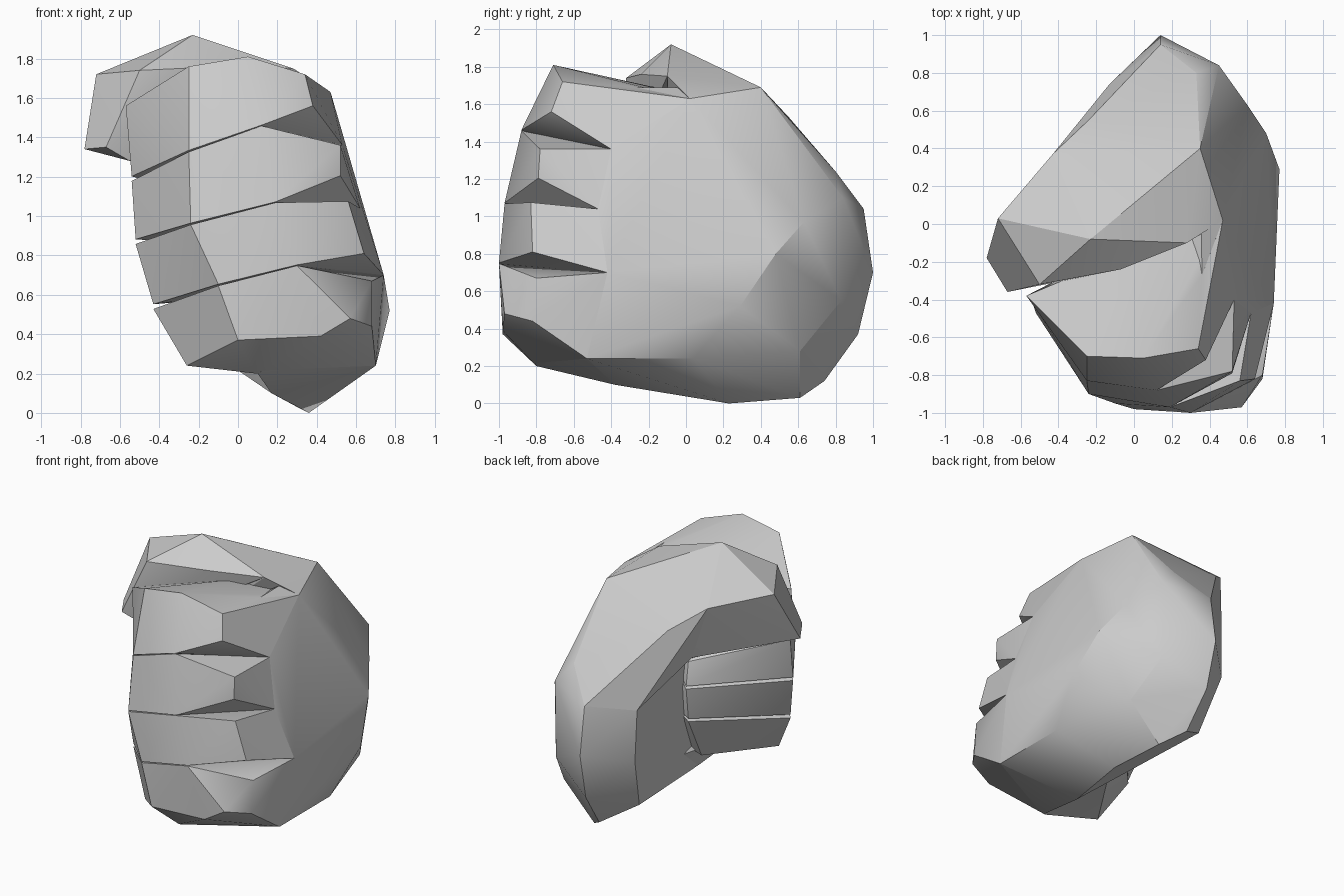
import bpy
import bmesh
import math
from mathutils import Vector

default_cube = bpy.data.objects.get("Cube")
if default_cube:
    bpy.data.objects.remove(default_cube, do_unlink=True)

# Single matte grey for the whole hand
grey = bpy.data.materials.new("plain_grey")
grey.use_nodes = True
grey_value = (0.6, 0.6, 0.6, 1.0)
grey.diffuse_color = grey_value
grey.node_tree.nodes["Principled BSDF"].inputs["Base Color"].default_value = grey_value


def faceted_part(part_name, corner_points):
    """Wrap a closed faceted skin around a handful of corner points."""
    mesh = bpy.data.meshes.new(part_name)
    builder = bmesh.new()
    for point in corner_points:
        builder.verts.new(point)
    result = bmesh.ops.convex_hull(builder, input=builder.verts)
    leftovers = set(result["geom_interior"]) | set(result["geom_unused"])
    loose = [item for item in leftovers if isinstance(item, bmesh.types.BMVert)]
    bmesh.ops.delete(builder, geom=loose, context="VERTS")
    bmesh.ops.recalc_face_normals(builder, faces=builder.faces)
    builder.to_mesh(mesh)
    builder.free()
    mesh.materials.append(grey)
    part = bpy.data.objects.new(part_name, mesh)
    bpy.context.collection.objects.link(part)
    bpy.ops.object.select_all(action="DESELECT")
    part.select_set(True)
    bpy.context.view_layer.objects.active = part
    bpy.ops.object.shade_smooth_by_angle(angle=math.radians(30))
    return part


# Back of the hand, palm heel and wrist
wrist = [
    (.14, .95, 1.04), (.14, 1, .7), (.15, .92, .37), (.17, .74, .12),
    (.33, .8, 1.24), (.45, .84, 1.1), (.45, .83, .55),
    (.6, .63, .97), (.54, .61, .28), (.3, .61, .03),
]
palm_heel = [
    (-.13, .74, 1), (-.12, .75, .63), (-.05, .6, .25), (.08, .43, .17),
    (.36, .23, 0), (.17, -.38, .1), (.1, -.1, .3), (.05, -.1, 1.5),
]
hand_back = [
    (.35, .4, 1.69), (.47, .02, 1.63), (.36, -.27, 1.69),
    (.53, -.4, 1.36), (.62, -.47, 1.04), (.74, -.42, .7),
    (.77, .29, .52), (.7, .48, .8), (.7, .04, .24), (.7, -.53, .24),
]
faceted_part("back_of_hand", wrist + palm_heel + hand_back)

# Outer edge of the palm, under the little finger
palm_edge = [
    (.1, -.8, .2), (.17, -.38, .1), (.36, .23, 0), (.1, -.1, .3),
    (.7, .04, .24), (.7, -.53, .24), (.42, -.9, .38),
]
faceted_part("palm_edge", palm_edge)

# Thumb base sweeping from the wrist over the top of the fist
thumb_joint = [(-.23, -.08, 1.92), (-.43, .37, 1.67), (-.3, .36, 1.28), (.28, -.1, 1.75)]
thumb_base = [
    (.14, .95, 1.04), (.33, .8, 1.24), (.35, .4, 1.69), (.47, .02, 1.63),
    (-.24, .55, 1.53), (-.13, .74, 1), (.05, -.1, 1.55),
]
faceted_part("thumb_base", thumb_base + thumb_joint)

# Thumb end hooking over the index finger
thumb_end = [
    (-.72, .03, 1.72), (-.78, -.18, 1.34), (-.67, -.36, 1.35), (-.5, -.32, 1.74),
    (-.07, -.24, 1.76), (-.55, -.31, 1.28), (-.4, .07, 1.38),
]
faceted_part("thumb_end", thumb_end + thumb_joint)

# Seams between fingers, each running tip, bend, front, knuckle, root, palm
stations = ("tip", "bend", "front", "knuckle", "root", "palm")
seams = [
    [(-.57, -.38, 1.56), (-.25, -.7, 1.76), (.05, -.71, 1.81),
     (.34, -.66, 1.72), (.36, -.27, 1.69), (.05, -.12, 1.68)],
    [(-.54, -.41, 1.19), (-.25, -.83, 1.33), (.12, -.88, 1.46),
     (.45, -.75, 1.46), (.53, -.4, 1.36), (.03, -.07, 1.01)],
    [(-.52, -.47, .87), (-.24, -.9, .96), (.19, -.97, 1.07),
     (.54, -.81, 1.14), (.62, -.47, 1.04), (.02, -.03, .83)],
    [(-.43, -.57, .54), (-.1, -.95, .65), (.3, -1, .75),
     (.66, -.81, .74), (.74, -.42, .7), (.03, -.07, .58)],
    [(-.26, -.68, .24), (0, -.98, .37), (.42, -.98, .39),
     (.68, -.82, .44), (.7, -.53, .24), (.03, -.22, .27)],
]
# Half opening of the gap along a seam, and of the wide notch by each knuckle
gap = dict(tip=.012, bend=.004, front=.002, root=0, palm=.01)
notches = {1: (-.07, .03, .1), 2: (-.02, .02, .065), 3: (-.02, -.01, .07)}


def seam_edge(index, side):
    """Return one lip of a seam; side is up for the finger above it."""
    edge = []
    for station, point in zip(stations, seams[index]):
        corner = Vector(point)
        if index in notches:
            if station == "knuckle":
                corner += side * Vector(notches[index])
            else:
                corner.z += side * gap[station]
        edge.append(corner)
    return edge


# Extra corners: index finger meets the thumb base, little finger meets the palm edge
extras = {
    "index": [Vector((.47, .02, 1.63))],
    "little": [Vector((.09, -.8, .2)), Vector((.57, -.97, .48))],
}

# Four curled fingers, stacked from the top down
for order, finger in enumerate(("index", "middle", "ring", "little")):
    corners = seam_edge(order, -1) + seam_edge(order + 1, 1)
    faceted_part(finger + "_finger", corners + extras.get(finger, []))
